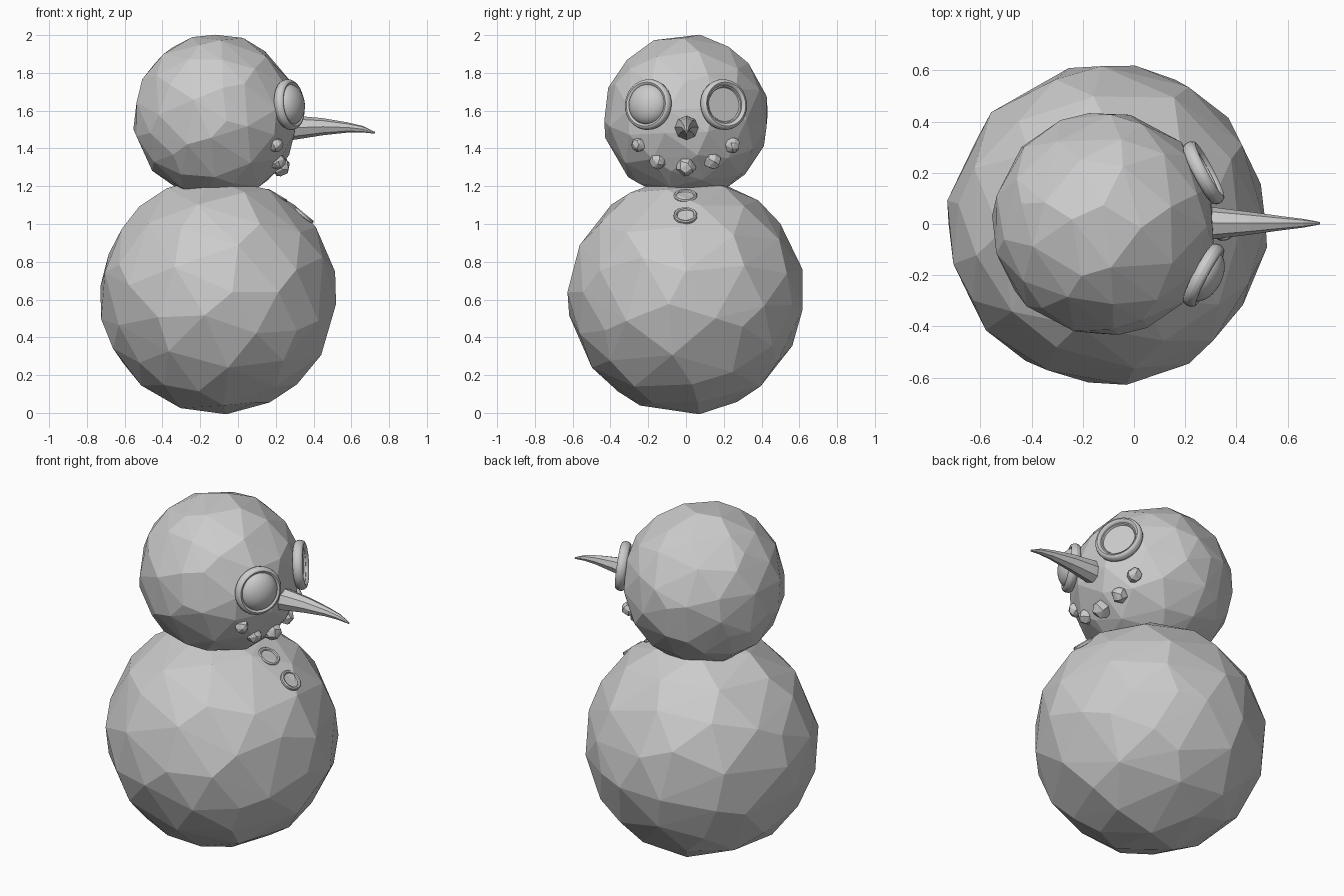
import bpy, bmesh, math
from mathutils import Vector, Matrix

if "Cube" in bpy.data.objects:
    bpy.data.objects.remove(bpy.data.objects["Cube"])

BODY_C, BODY_R = Vector((-0.105, 0, 0.622)), 0.625
HEAD_C, HEAD_R = Vector((-0.118, 0, 1.566)), 0.437


def finish(name, bm, smooth=False):
    bmesh.ops.recalc_face_normals(bm, faces=bm.faces)
    me = bpy.data.meshes.new(name)
    bm.to_mesh(me)
    bm.free()
    for p in me.polygons:
        p.use_smooth = smooth
    ob = bpy.data.objects.new(name, me)
    bpy.context.collection.objects.link(ob)
    return ob


def snowball(name, centre, radius, turn):
    # faceted ball with irregular, reduced triangles
    bm = bmesh.new()
    bmesh.ops.create_icosphere(bm, subdivisions=3, radius=radius)
    bm.transform(Matrix.Rotation(turn, 4, Vector((1, 2, 3))))
    ob = finish(name, bm)
    ob.location = centre
    mod = ob.modifiers.new("reduce", 'DECIMATE')
    mod.ratio = 0.5
    return ob


def lathe(name, profile, location, normal, steps=32):
    # revolve (radius, height) points about the local z axis, then face the normal
    bm = bmesh.new()
    rings = []
    for r, h in profile:
        if r == 0:
            rings.append([bm.verts.new((0, 0, h))] * steps)
        else:
            rings.append([bm.verts.new((r * math.cos(a), r * math.sin(a), h))
                          for a in (2 * math.pi * i / steps for i in range(steps))])
    for a, b in zip(rings, rings[1:]):
        for i in range(steps):
            j = (i + 1) % steps
            bm.faces.new(list(dict.fromkeys((a[i], a[j], b[j], b[i]))))
    ob = finish(name, bm, True)
    ob.location = location
    ob.rotation_mode = 'QUATERNION'
    ob.rotation_quaternion = Vector(normal).to_track_quat('Z', 'Y')
    for e in bpy.context.selected_objects:
        e.select_set(False)
    ob.select_set(True)
    bpy.context.view_layer.objects.active = ob
    bpy.ops.object.shade_smooth_by_angle(angle=math.radians(40))
    return ob


def arc(cx, cz, rx, rz, a0, a1, n):
    pts = []
    for i in range(n + 1):
        a = math.radians(a0 + (a1 - a0) * i / n)
        pts.append((cx + rx * math.cos(a), cz + rz * math.sin(a)))
    return pts


# snowballs
snowball("body", BODY_C, BODY_R, 0.6)
snowball("head", HEAD_C, HEAD_R, 1.3)

# eyes: rounded rims, one domed lens and one flat button
rim = arc(0.117, 0.0, 0.018, 0.027, 0, 360, 12)
for side, label in ((-1, "domed"), (1, "flat")):
    pos = Vector((0.272, side * 0.2, 1.632))
    normal = Vector((0.385, side * 0.205, 0.045))
    lathe(label + "_eye_rim", rim, pos, normal)
    if side < 0:
        dome = [(0, -0.02), (0.11, -0.02)] + arc(0, 0, 0.11, 0.072, 0, 80, 8) + [(0, 0.072)]
        lathe("domed_eye", dome, pos, normal)
    else:
        lathe("flat_eye", [(0, -0.02), (0.11, -0.02), (0.11, 0.012), (0.095, 0.012),
                           (0.09, 0.002), (0, 0.002)], pos, normal)

# carrot nose: eight-sided, drooping at the tip (x, z, radius)
bm = bmesh.new()
prev = None
for x, z, r in ((0.27, 1.508, 0.066), (0.33, 1.511, 0.06), (0.45, 1.515, 0.045),
                (0.58, 1.511, 0.027), (0.66, 1.502, 0.017), (0.725, 1.483, 0.005)):
    ring = [bm.verts.new((x, 0.003 + r * math.cos(k * math.pi / 4), z + r * math.sin(k * math.pi / 4)))
            for k in range(8)]
    if prev:
        for k in range(8):
            bm.faces.new((prev[k], prev[k - 1], ring[k - 1], ring[k]))
    else:
        bm.faces.new(ring)
    prev = ring
bm.faces.new(prev)
finish("carrot_nose", bm)

# coal mouth on the head surface (y, z, radius)
for i, (y, z, r) in enumerate(((-0.25, 1.42, 0.039), (-0.15, 1.332, 0.043), (0, 1.305, 0.052),
                               (0.14, 1.335, 0.045), (0.245, 1.417, 0.041))):
    x = HEAD_C.x + math.sqrt(0.43 ** 2 - y * y - (z - HEAD_C.z) ** 2)
    bm = bmesh.new()
    bmesh.ops.create_icosphere(bm, subdivisions=2, radius=r)
    bm.transform(Matrix.Rotation(i * 1.1, 4, Vector((1, 1, 0.5))))
    ob = finish("mouth_coal_%d" % (i + 1), bm)
    ob.location = (x, y, z)
    ob.modifiers.new("reduce", 'DECIMATE').ratio = 0.5

# chest buttons with a raised lip
button = [(0, -0.012), (0.056, -0.012), (0.062, -0.006), (0.062, 0.006), (0.056, 0.012),
          (0.047, 0.01), (0.043, 0.002), (0, 0.002)]
for i, (x, z, n) in enumerate(((0.205, 1.147, (0.51, 0, 0.86)), (0.348, 1.044, (0.64, 0, 0.77)))):
    lathe("chest_button_%d" % (i + 1), button, (x, -0.003, z), n, 24)
